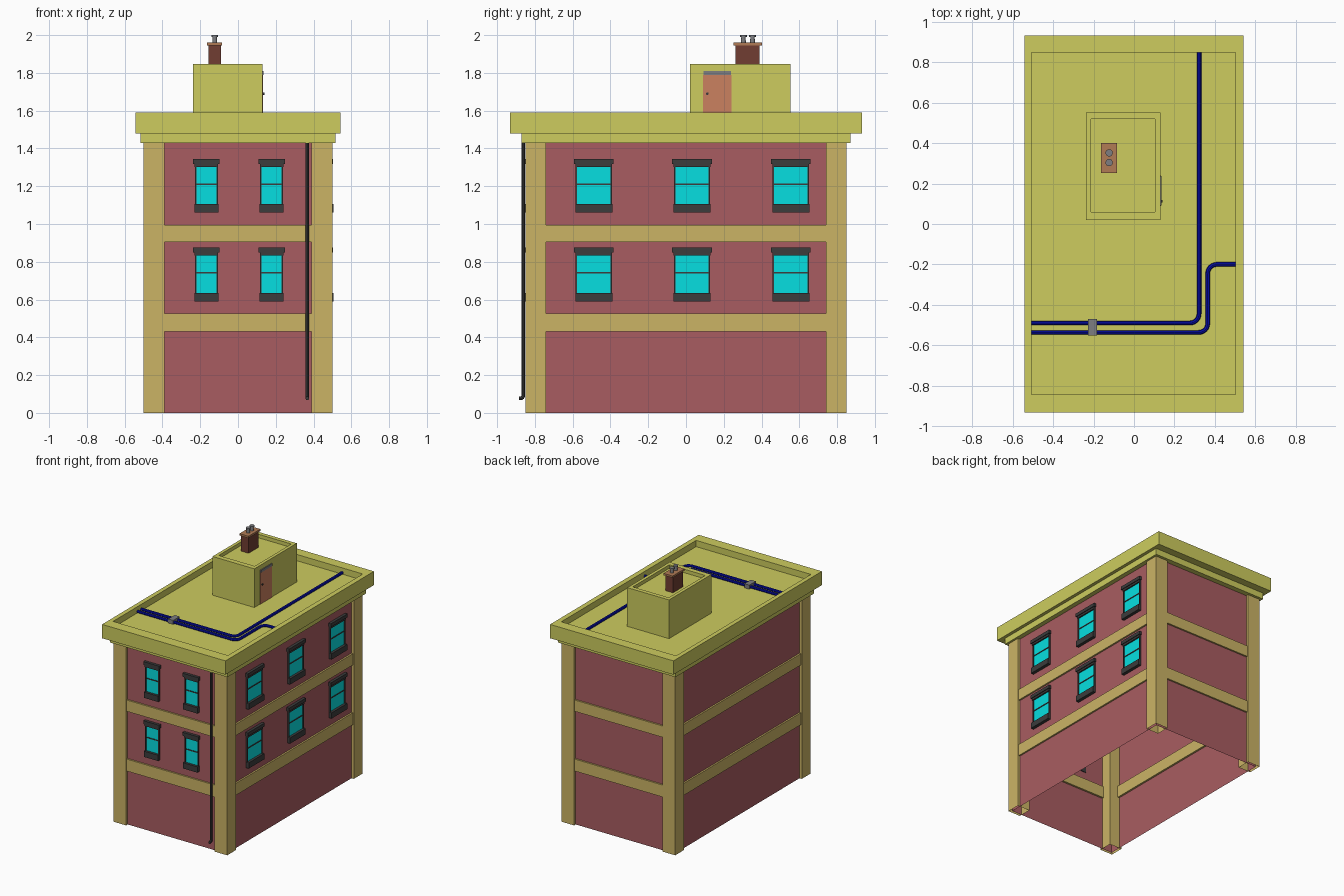
import bpy, bmesh, math
from mathutils import Vector

if "Cube" in bpy.data.objects:
    bpy.data.objects.remove(bpy.data.objects["Cube"])


def mat(name, r, g, b):
    m = bpy.data.materials.new(name)
    m.diffuse_color = [(c / 255) ** 2.2 for c in (r, g, b)] + [1]
    m.use_nodes = True
    m.node_tree.nodes["Principled BSDF"].inputs["Base Color"].default_value = m.diffuse_color
    return m


RED = mat("brick", 167, 93, 97)
TAN = mat("tan_stone", 202, 178, 101)
LIME = mat("roof_yellow", 204, 203, 95)
CYAN = mat("glass", 15, 222, 224)
DARK = mat("dark_trim", 62, 62, 62)
GREY = mat("metal", 125, 125, 128)
DOOR = mat("door", 202, 128, 96)
BROWN = mat("chimney_brick", 112, 64, 54)
CLAY = mat("chimney_cap", 175, 122, 86)
BLUE = mat("blue_pipe", 15, 22, 175)


def mesh_obj(name, verts, faces, m):
    me = bpy.data.meshes.new(name)
    me.from_pydata(verts, [], faces)
    bm = bmesh.new()
    bm.from_mesh(me)
    bmesh.ops.recalc_face_normals(bm, faces=bm.faces)
    bm.to_mesh(me)
    bm.free()
    me.materials.append(m)
    ob = bpy.data.objects.new(name, me)
    bpy.context.collection.objects.link(ob)
    return ob


def rect(x0, x1, y0, y1, z):
    return [(x0, y0, z), (x1, y0, z), (x1, y1, z), (x0, y1, z)]


def rings(name, loops, m, bottom=True, top=True):
    """Skin a stack of rectangular loops."""
    v = [p for l in loops for p in l]
    f = [(4*k + i, 4*k + (i+1) % 4, 4*k + 4 + (i+1) % 4, 4*k + 4 + i)
         for k in range(len(loops) - 1) for i in range(4)]
    if bottom:
        f.append((3, 2, 1, 0))
    if top:
        n = len(v)
        f.append((n-4, n-3, n-2, n-1))
    return mesh_obj(name, v, f, m)


def box(name, x, y, z, m, **kw):
    return rings(name, [rect(*x, *y, z[0]), rect(*x, *y, z[1])], m, **kw)


def tray(name, x, y, z, ix, iy, floor, m):
    """Box with a raised rim around a sunken top."""
    return rings(name, [rect(*x, *y, z[0]), rect(*x, *y, z[1]),
                        rect(*ix, *iy, z[1]), rect(*ix, *iy, floor)], m)


def pipe(name, pts, radius, bend, m):
    """Round tube along a polyline with rounded corners."""
    pts = [Vector(p) for p in pts]
    path = [pts[0]]
    for a, b, c in zip(pts, pts[1:], pts[2:]):
        u, w = (a - b).normalized(), (c - b).normalized()
        centre = b + (u + w) * bend
        for i in range(7):
            t = math.pi / 2 * i / 6
            path.append(centre - w * bend * math.cos(t) - u * bend * math.sin(t))
    path.append(pts[-1])
    cu = bpy.data.curves.new(name, 'CURVE')
    cu.dimensions = '3D'
    cu.bevel_depth = radius
    cu.bevel_resolution = 2
    cu.use_fill_caps = True
    sp = cu.splines.new('POLY')
    sp.points.add(len(path) - 1)
    for q, p in zip(sp.points, path):
        q.co = (*p, 1)
    cu.materials.append(m)
    ob = bpy.data.objects.new(name, cu)
    bpy.context.collection.objects.link(ob)
    bpy.ops.object.select_all(action='DESELECT')
    ob.select_set(True)
    bpy.context.view_layer.objects.active = ob
    bpy.ops.object.convert(target='MESH')
    bpy.ops.object.shade_smooth_by_angle()


def cone(name, loc, r1, r2, h, m, rot=(0, 0, 0)):
    bpy.ops.mesh.primitive_cone_add(vertices=16, radius1=r1, radius2=r2,
                                    depth=h, location=loc, rotation=rot)
    ob = bpy.context.object
    ob.name = name
    ob.data.materials.append(m)
    bpy.ops.object.shade_smooth_by_angle()


# walls: hollow shell, open underneath
WX, WY, TOP = 0.48, 0.83, 1.43
box("walls", (-WX, WX), (-WY, WY), (0, TOP), RED, bottom=False, top=False)

# corner pillars, open underneath
for sx in (-1, 1):
    for sy in (-1, 1):
        box("corner_pillar", sorted((sx*0.39, sx*0.5)), sorted((sy*0.742, sy*0.85)),
            (0, TOP), TAN, bottom=False)

# floor bands on all four sides
for z in ((0.43, 0.525), (0.905, 0.995)):
    for s in (-1, 1):
        box("floor_band", (-0.39, 0.39), sorted((s*0.815, s*0.843)), z, TAN)
        box("floor_band", sorted((s*0.465, s*0.493)), (-0.742, 0.742), z, TAN)


# windows: w = half width of the glass, z = bottom of the sill
def window(side, c, w, z):
    def part(name, hw, d, z0, z1, m, off=0):
        along = (c + off - hw, c + off + hw)
        if side == "front":
            box(name, along, (-WY - d, -WY + 0.005), (z + z0, z + z1), m)
        else:
            box(name, (WX - 0.005, WX + d), along, (z + z0, z + z1), m)
    part("window_glass", w, 0.005, 0.04, 0.255, CYAN)
    part("window_bar", w, 0.009, 0.147, 0.155, DARK)
    for s in (-1, 1):
        part("window_jamb", 0.004, 0.012, 0.04, 0.25, DARK, s * (w + 0.002))
    part("window_sill", w + 0.008, 0.025, 0, 0.046, DARK)
    part("window_lintel", w + 0.007, 0.016, 0.242, 0.26, DARK)
    part("window_lintel_top", w + 0.015, 0.022, 0.258, 0.285, DARK)


for z in (0.59, 1.06):
    for x in (-0.167, 0.178):
        window("front", x, 0.055, z)
    for y in (-0.488, 0.032, 0.555):
        window("right", y, 0.09, z)

# stepped cornice and roof tray
FLOOR = 1.54
box("cornice_lower", (-0.517, 0.517), (-0.872, 0.872), (TOP, 1.485), LIME)
tray("roof", (-0.543, 0.543), (-0.933, 0.933), (1.48, 1.59),
     (-0.508, 0.503), (-0.845, 0.85), FLOOR, LIME)

# rooftop hut with door
tray("roof_hut", (-0.238, 0.13), (0.02, 0.553), (FLOOR, 1.848),
     (-0.212, 0.105), (0.06, 0.52), 1.82, LIME)
box("hut_door", (0.12, 0.133), (0.09, 0.24), (FLOOR, 1.79), DOOR)
box("door_lintel", (0.12, 0.136), (0.092, 0.238), (1.79, 1.81), GREY)
cone("door_knob", (0.134, 0.113, 1.69), 0.007, 0.007, 0.012, DARK, (0, math.pi/2, 0))

# chimney
box("chimney", (-0.157, -0.09), (0.262, 0.388), (1.82, 1.946), BROWN)
box("chimney_cap", (-0.164, -0.084), (0.252, 0.402), (1.946, 1.961), CLAY)
for y in (0.304, 0.352):
    cone("chimney_pot", (-0.123, y, 1.978), 0.013, 0.011, 0.036, GREY)
    cone("chimney_pot_rim", (-0.123, y, 1.995), 0.018, 0.018, 0.01, GREY)

# roof pipes and clamp
PZ = FLOOR + 0.012
pipe("roof_pipe_long", [(-0.508, -0.49, PZ), (0.322, -0.49, PZ), (0.322, 0.85, PZ)],
     0.011, 0.045, BLUE)
pipe("roof_pipe_short", [(-0.508, -0.537, PZ), (0.365, -0.537, PZ),
                         (0.365, -0.2, PZ), (0.503, -0.2, PZ)], 0.011, 0.045, BLUE)
box("pipe_clamp", (-0.228, -0.184), (-0.552, -0.47), (FLOOR, 1.572), GREY)

# drain pipe on the front wall
pipe("drain_pipe", [(0.367, -0.862, TOP), (0.367, -0.862, 0.077),
                    (0.367, -0.884, 0.077)], 0.01, 0.015, DARK)
